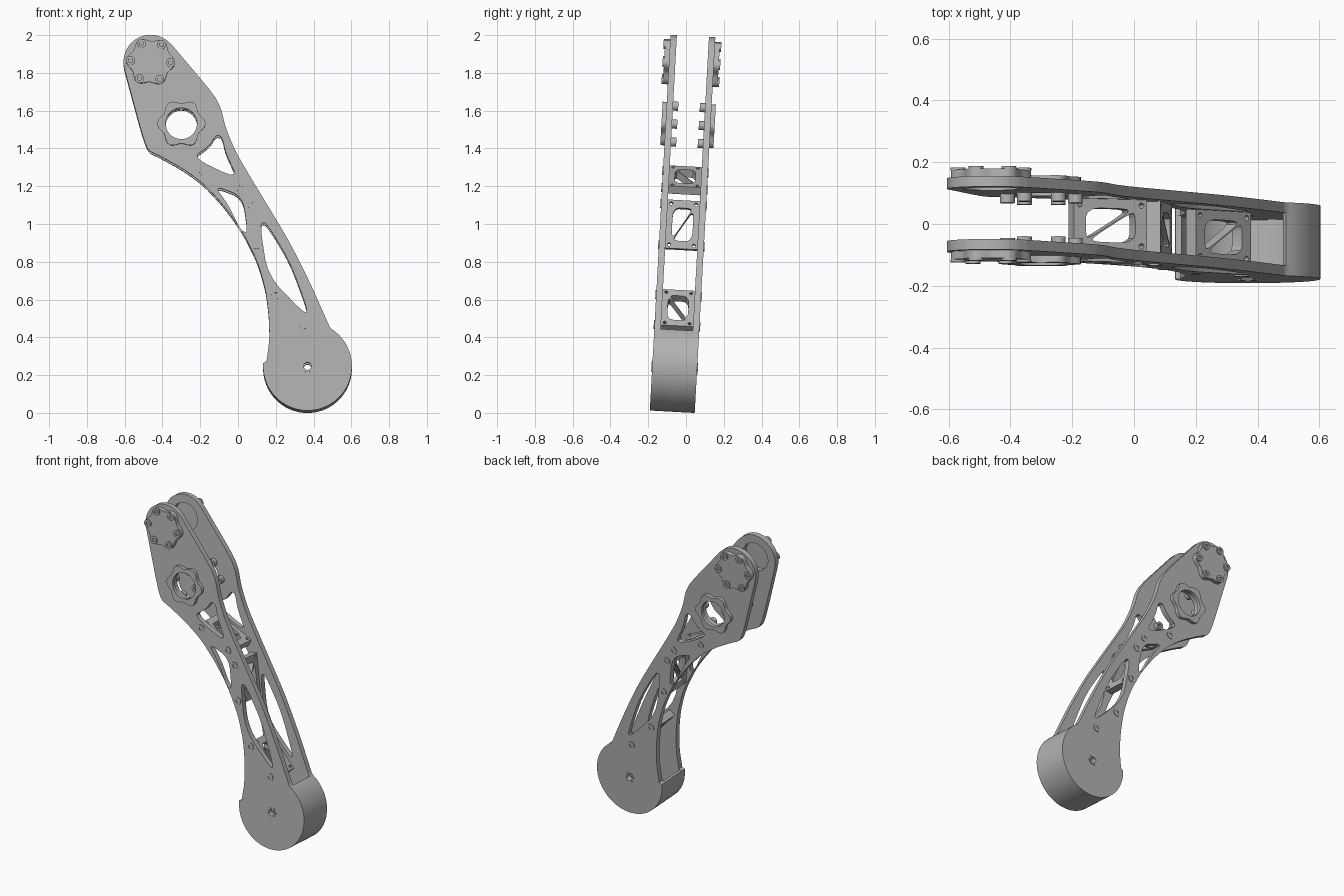
import bpy, bmesh
from math import radians, cos, sin, tau
from mathutils import Matrix, Vector

if "Cube" in bpy.data.objects:
    bpy.data.objects.remove(bpy.data.objects["Cube"])

metal = bpy.data.materials.new("grey_metal")
GREY = (0.45, 0.45, 0.45, 1)
metal.use_nodes = True
metal.diffuse_color = GREY
metal.node_tree.nodes["Principled BSDF"].inputs["Base Color"].default_value = GREY

# The whole arm leans slightly backwards
LEAN = Matrix.Rotation(-0.055, 4, 'X') @ Matrix.Translation((0, 0, -0.009))
UPRIGHT = Matrix.Rotation(radians(90), 4, 'X')
MID_Y, HALF_GAP, PLATE = -0.073, 0.085, 0.034
TOP, HUB, DRUM = (-0.463, 1.86), (-0.30, 1.532), (0.368, 0.246)
DRUM_R = 0.235
parts = []


def solid(name, loops, depth, matrix):
    """Extrude closed outlines (inner loops become holes) by depth about the matrix plane."""
    curve = bpy.data.curves.new(name, 'CURVE')
    curve.dimensions, curve.fill_mode, curve.extrude = '2D', 'BOTH', depth / 2
    for loop in loops:
        spline = curve.splines.new('POLY')
        spline.points.add(len(loop) - 1)
        spline.use_cyclic_u = True
        for point, (x, y) in zip(spline.points, loop):
            point.co = (x, y, 0, 1)
    temp = bpy.data.objects.new(name, curve)
    bpy.context.collection.objects.link(temp)
    mesh = bpy.data.meshes.new_from_object(temp)
    bpy.data.objects.remove(temp)
    bm = bmesh.new()
    bm.from_mesh(mesh)
    bmesh.ops.remove_doubles(bm, verts=bm.verts, dist=1e-5)
    bmesh.ops.recalc_face_normals(bm, faces=bm.faces)
    bm.to_mesh(mesh)
    bm.free()
    mesh.materials.clear()
    mesh.materials.append(metal)
    obj = bpy.data.objects.new(name, mesh)
    obj.matrix_world = LEAN @ matrix
    bpy.context.collection.objects.link(obj)
    parts.append(obj)


def layer(name, loops, side, inner, outer):
    """Slab measured outwards from the inner face of one side plate."""
    y = MID_Y + side * (HALF_GAP + (inner + outer) / 2)
    solid(name, loops, outer - inner, Matrix.Translation((0, y, 0)) @ UPRIGHT)


def arc(center, r, start=0, end=360, n=40):
    steps = n if end - start == 360 else n - 1
    angles = [radians(start + (end - start) * i / steps) for i in range(n)]
    return [(center[0] + r * cos(a), center[1] + r * sin(a)) for a in angles]


def lobed(center, r, wave, phase=0, n=72):
    """Six-lobed outline."""
    out = []
    for i in range(n):
        a = tau * i / n
        k = r + wave * cos(6 * (a - radians(phase)))
        out.append((center[0] + k * cos(a), center[1] + k * sin(a)))
    return out


def soften(points, closed=True, rounds=2):
    """Round corners by repeated corner cutting."""
    for _ in range(rounds):
        pairs = list(zip(points, points[1:] + points[:1]))
        if not closed:
            pairs.pop()
        out = []
        for (ax, ay), (bx, by) in pairs:
            w = 0.2
            out += [(ax + (bx - ax) * w, ay + (by - ay) * w),
                    (bx + (ax - bx) * w, by + (ay - by) * w)]
        points = out if closed else [points[0]] + out + [points[-1]]
    return points


# Side plate outline: top round, concave edge, drum disc, convex edge
concave_edge = soften([(-.598, 1.81), (-.505, 1.465), (-.474, 1.388), (-.415, 1.362), (-.283, 1.288),
                       (-.177, 1.209), (-.071, 1.093), (.024, .96), (.103, .802),
                       (.146, .653), (.163, .521), (.167, .389), (.151, .272)], False)
convex_edge = soften([(.484, .458), (.442, .553), (.378, .696), (.272, .907),
                      (.167, 1.082), (.061, 1.257), (-.013, 1.384), (-.066, 1.511),
                      (-.09, 1.615), (-.13, 1.69), (-.35, 1.95)], False)
outline = (arc(TOP, 0.143, 41, 195) + concave_edge
           + arc(DRUM, DRUM_R, 176, 418, 64) + convex_edge)

# Weight-saving windows in the plates
windows = [soften(w) for w in (
    [(-.24, 1.352), (-.15, 1.415), (-.118, 1.47), (-.085, 1.465), (-.066, 1.378), (0, 1.238)],
    [(-.125, 1.203), (.025, 1.147), (.052, .95), (.012, .97), (-.05, 1.1)],
    [(.116, 1.0), (.148, 1.01), (.275, .8), (.372, .535), (.345, .533), (.157, .727)])]

# Cross bracket bolt positions, each pair defining one bracket
bracket_bolts = [((-.183, 1.283), (.013, 1.193)),
                 ((.066, 1.108), (.098, .892)),
                 ((.2, .625), (.347, .468))]


def bolt(name, center, side, inner, outer):
    layer(name, [arc(center, 0.024, n=24), arc(center, 0.012, n=6)], side, inner, outer)


for side, label in ((-1, "front"), (1, "back")):
    # Side plate with bearing, hub and axle openings
    holes = windows + [arc(TOP, 0.09), arc(HUB, 0.09), arc(DRUM, 0.02, n=20)]
    layer(label + "_side_plate", [outline] + holes, side, 0, PLATE)

    # Top cap and its six bolts
    layer(label + "_top_cap", [lobed(TOP, 0.119, 0.011, -3)], side, PLATE, PLATE + 0.026)
    for p in arc(TOP, 0.107, -3, 357, 6):
        bolt(label + "_cap_bolt", p, side, PLATE + 0.026, PLATE + 0.034)

    # Hub ring with bolt ends on the inside of the plate
    layer(label + "_hub_ring", [lobed(HUB, 0.117, 0.011), arc(HUB, 0.083)],
          side, PLATE, PLATE + 0.022)
    for p in arc(HUB, 0.11, 0, 360, 6):
        bolt(label + "_hub_bolt", p, side, -0.028, 0)

    # Axle collar and bracket bolts
    layer(label + "_axle_collar", [lobed(DRUM, 0.03, 0.003), arc(DRUM, 0.02, n=20)],
          side, PLATE, PLATE + 0.004)
    for pair in bracket_bolts:
        for p in pair:
            bolt(label + "_bracket_bolt", p, side, PLATE, PLATE + 0.004)

# Curved drum wall joining the two plates
wall = arc(DRUM, DRUM_R, 176, 418, 64) + arc(DRUM, DRUM_R - 0.02, 176, 418, 64)[::-1]
solid("drum_wall", [wall], 2 * HALF_GAP, Matrix.Translation((0, MID_Y, 0)) @ UPRIGHT)

# Cross brackets: pierced webs with a diagonal rib
L, W = 0.13, HALF_GAP
for i, (a, b) in enumerate(bracket_bolts):
    flip = -1 if i == 1 else 1
    start, end = Vector((a[0], 0, a[1])), Vector((b[0], 0, b[1]))
    along = (end - start).normalized()
    across = Vector((0, 1, 0))
    frame = Matrix((along, across, along.cross(across))).transposed().to_4x4()
    frame.translation = (start + end) / 2 + Vector((0, MID_Y, 0))
    frame_loops = [[(-L, -W), (L, -W), (L, W), (-L, W)]]
    for s in (-1, 1):
        triangle = [(-.088, .055), (.062, .055), (.062, .04), (-.07, -.04), (-.088, -.04)]
        frame_loops.append(soften([(s * x, s * y * flip) for x, y in triangle]))
        frame_loops += [arc((s * 0.11, t * 0.066), 0.009, n=12) for t in (-1, 1)]
    solid("cross_bracket", frame_loops, 0.045, frame)

# Smooth the round edges, keep corners sharp
bpy.ops.object.select_all(action='DESELECT')
for obj in parts:
    obj.select_set(True)
bpy.context.view_layer.objects.active = parts[0]
bpy.ops.object.shade_smooth_by_angle(angle=radians(30))
